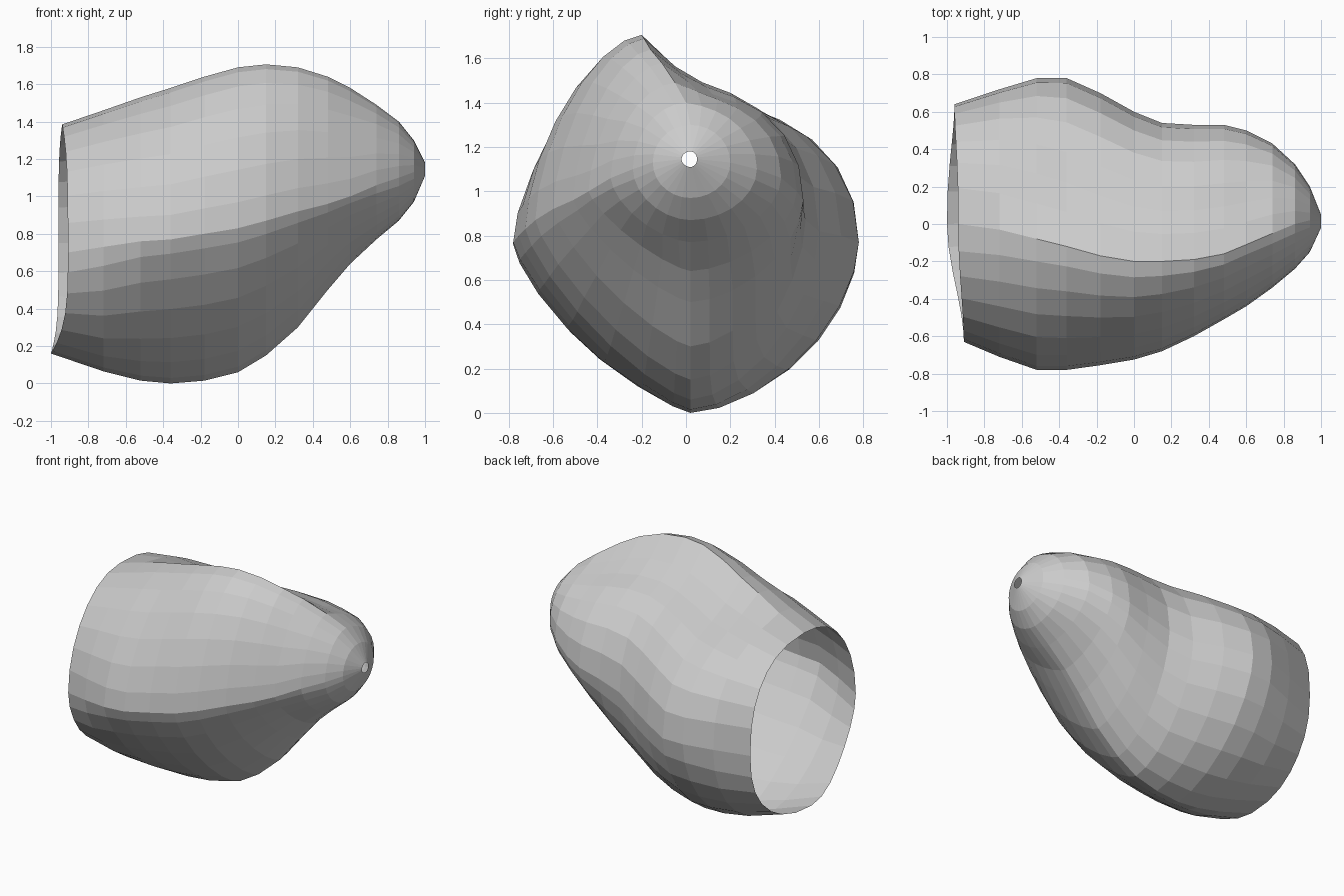
import bpy, bmesh
from math import sin, cos, pi, exp

# Cross-section stations along the shell:
# x, bottom z, top z, front y, back y, y of crest, z of front edge, z of back edge, y of keel
STATIONS = [
    (-0.95, 0.16, 1.385, -0.63, 0.64, 0.00, 0.70, 0.75, 0.00),
    (-0.72, 0.065, 1.46, -0.71, 0.72, -0.03, 0.73, 0.76, 0.01),
    (-0.52, 0.015, 1.53, -0.78, 0.78, -0.08, 0.76, 0.77, 0.02),
    (-0.36, 0.00, 1.58, -0.78, 0.78, -0.12, 0.77, 0.77, 0.02),
    (-0.18, 0.015, 1.64, -0.755, 0.70, -0.17, 0.80, 0.80, 0.02),
    (0.00, 0.06, 1.69, -0.725, 0.60, -0.20, 0.83, 0.82, 0.02),
    (0.15, 0.15, 1.706, -0.68, 0.54, -0.20, 0.87, 0.87, 0.02),
    (0.32, 0.30, 1.69, -0.60, 0.53, -0.19, 0.92, 0.92, 0.02),
    (0.48, 0.50, 1.64, -0.51, 0.53, -0.16, 0.96, 0.96, 0.02),
    (0.60, 0.64, 1.58, -0.44, 0.50, -0.11, 1.00, 1.00, 0.02),
    (0.74, 0.77, 1.49, -0.34, 0.43, -0.05, 1.06, 1.06, 0.02),
    (0.86, 0.87, 1.40, -0.24, 0.32, 0.00, 1.10, 1.10, 0.02),
    (0.94, 0.97, 1.30, -0.15, 0.20, 0.02, 1.13, 1.13, 0.02),
    (1.00, 1.11, 1.18, -0.02, 0.05, 0.02, 1.145, 1.145, 0.02),
]
STEPS = 7  # points per quarter of a ring


def section(station, rim):
    """Ring of points joining back edge, crest, front edge and keel."""
    x, zb, zt, yf, yk, yt, zf, zk, yb = station
    nose = min(1.0, max(0.0, (x - 0.6) / 0.34))     # nose becomes round
    rear = min(1.0, max(0.0, (-0.45 - x) / 0.5))    # mouth becomes fuller
    groove = 0.18 * exp(-((x - 0.2) / 1.2) ** 2) * (1 - nose) * (1 - rear)
    # Each quarter: side (y, z), pole (y, z), squareness mid and rear, groove, rim x at side and pole
    quarters = [
        (yk, zk, yt, zt, 2.05, 2.5, groove, -0.96, -0.94, False),
        (yf, zf, yt, zt, 1.65, 2.05, 0.0, -0.91, -0.94, True),
        (yf, zf, yb, zb, 1.3, 1.85, 0.0, -0.91, -1.0, False),
        (yk, zk, yb, zb, 1.7, 2.3, 0.0, -0.96, -1.0, True),
    ]
    pts = []
    for sy, sz, py, pz, p, p_rear, dent, xs, xp, flip in quarters:
        p += (2.0 - p) * nose + (p_rear - p) * rear
        for i in range(STEPS):
            t = (1 - i / STEPS) if flip else i / STEPS
            a = t * pi / 2
            k = 1 - dent * sin(pi * t ** 2.3)
            u = k * max(cos(a), 0) ** (2 / p)
            v = k * max(sin(a), 0) ** (2 / p)
            rx = xs + (xp - xs) * sin(a) ** 4 if rim else x
            pts.append((rx, py + (sy - py) * u, sz + (pz - sz) * v))
    return pts


# Open shell lofted through the rings, with a wide mouth and a small nose hole
bm = bmesh.new()
rings = [[bm.verts.new(p) for p in section(s, i == 0)] for i, s in enumerate(STATIONS)]
for a, b in zip(rings, rings[1:]):
    n = len(a)
    for j in range(n):
        k = (j + 1) % n
        bm.faces.new((a[j], b[j], b[k], a[k]))
bmesh.ops.recalc_face_normals(bm, faces=bm.faces)
mesh = bpy.data.meshes.new("hollow_shell")
bm.to_mesh(mesh)
bm.free()
shell = bpy.data.objects.new("hollow_shell", mesh)
bpy.context.collection.objects.link(shell)
